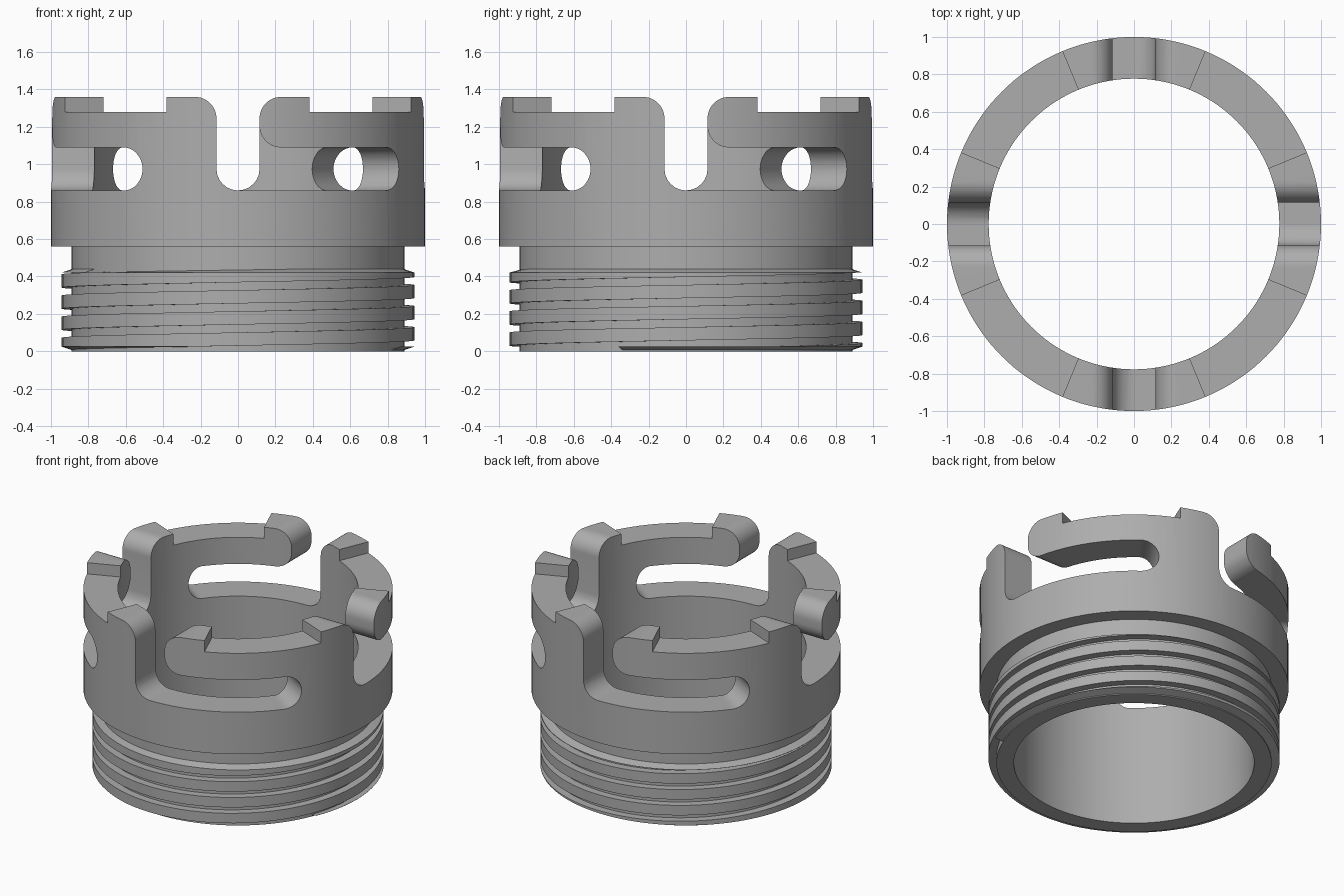
import bpy, bmesh, math
from math import sin, cos, pi, sqrt, radians, asin

if "Cube" in bpy.data.objects:
    bpy.data.objects.remove(bpy.data.objects["Cube"])

R_IN, R_OUT, R_NECK, R_THREAD = 0.777, 1.0, 0.89, 0.943
TOP, SLOT_Z, SLOT_R = 1.36, 0.975, 0.115
SLOT_END = radians(59.3)
CUT_IN, CUT_OUT = 0.65, 1.15

metal = bpy.data.materials.new("grey metal")
metal.use_nodes = True
grey = (0.42, 0.42, 0.42, 1)
metal.diffuse_color = grey
metal.node_tree.nodes["Principled BSDF"].inputs["Base Color"].default_value = grey


def finish_mesh(name, bm):
    bmesh.ops.recalc_face_normals(bm, faces=bm.faces)
    mesh = bpy.data.meshes.new(name)
    bm.to_mesh(mesh)
    bm.free()
    mesh.materials.append(metal)
    obj = bpy.data.objects.new(name, mesh)
    bpy.context.collection.objects.link(obj)
    return obj


def loft(bm, sections, closed=False):
    """Join equal-sized loops of points into a skin, with end caps if open."""
    rings = [[bm.verts.new(p) for p in s] for s in sections]
    pairs = list(zip(rings, rings[1:]))
    if closed:
        pairs.append((rings[-1], rings[0]))
    else:
        bm.faces.new(rings[0])
        bm.faces.new(rings[-1])
    n = len(rings[0])
    for a, b in pairs:
        for i in range(n):
            j = (i + 1) % n
            bm.faces.new((a[i], a[j], b[j], b[i]))


def polar(r, angle, z):
    """Angle runs counter-clockwise from the front."""
    return (r * sin(angle), -r * cos(angle), z)


def section(place, low, high):
    """Radial rectangle; place(r) gives the angle at radius r."""
    return [polar(r, place(r), z) for r, z in
            ((CUT_IN, low), (CUT_OUT, low), (CUT_OUT, high), (CUT_IN, high))]


def four_cutters(name, sections):
    """Same cutter repeated at each quarter turn."""
    bm = bmesh.new()
    for k in range(4):
        c, s = cos(k * pi / 2), sin(k * pi / 2)
        loft(bm, [[(x * c - y * s, x * s + y * c, z) for x, y, z in sec] for sec in sections])
    obj = finish_mesh(name, bm)
    obj.hide_render = True
    return obj


# Stepped tube: neck below, wide collar above
bm = bmesh.new()
profile = [(R_IN, 0), (R_NECK, 0), (R_NECK, 0.56), (R_OUT, 0.56), (R_OUT, TOP), (R_IN, TOP)]
STEPS = 144
loft(bm, [[polar(r, 2 * pi * i / STEPS, z) for r, z in profile] for i in range(STEPS)], True)
body = finish_mesh("collar_body", bm)

# Upright slots with round floor and rounded mouth
N = 12
outline = [(SLOT_R * cos(pi + pi * i / N), SLOT_Z + SLOT_R * sin(pi + pi * i / N))
           for i in range(N + 1)]
mouth = [(SLOT_R * (2 - cos(a)), TOP - SLOT_R + SLOT_R * sin(a))
         for a in (pi / 2 * i / N for i in range(N + 1))]
outline += mouth + [(2 * SLOT_R, 1.6), (-2 * SLOT_R, 1.6)]
outline += [(-x, z) for x, z in reversed(mouth)]
upright = four_cutters("upright_slot_cutter",
                       [[(x, y, z) for x, z in outline] for y in (-1.2, -0.6)])

# Sideways slots: filleted entry, level run, round end
low, high = SLOT_Z - SLOT_R, SLOT_Z + SLOT_R
secs = [section(lambda r: 0.0, low, high + SLOT_R)]
for i in range(N + 1):
    a = pi / 2 * i / N
    u = SLOT_R * (2 - cos(a))
    secs.append(section(lambda r: asin(u / r), low, high + SLOT_R * (1 - sin(a))))
start, stop = radians(22), SLOT_END - 0.122
angles = [(start + (stop - start) * i / 16, SLOT_R) for i in range(16)]
angles += [(stop + 0.122 * sin(t), SLOT_R * cos(t) + 0.0005)
           for t in (pi / 2 * i / N for i in range(N + 1))]
for angle, h in angles:
    secs.append(section(lambda r: angle, SLOT_Z - h, SLOT_Z + h))
sideways = four_cutters("sideways_slot_cutter", secs)

# Shallow steps in the top rim
rim = four_cutters("rim_step_cutter",
                   [section(lambda r: radians(22.5 + 45 * i / 18), 1.28, 1.6)
                    for i in range(19)])

for cutter in (upright, sideways, rim):
    mod = body.modifiers.new(cutter.name, "BOOLEAN")
    mod.operation = "DIFFERENCE"
    mod.solver = "EXACT"
    mod.object = cutter
    bpy.context.view_layer.objects.active = body
    bpy.ops.object.modifier_apply(modifier=mod.name)
    bpy.data.objects.remove(cutter)

# Square-section screw thread, trimmed by chamfers at both ends
PITCH, HALF, THREAD_TOP = 0.113, 0.035, 0.445
bm = bmesh.new()
secs = []
for i in range(-6, int(4.6 * 96)):
    angle = 2 * pi * i / 96
    mid = -0.02 + PITCH * i / 96
    ring = []
    for r, side, trim in ((R_NECK - 0.02, -1, 0.0), (R_THREAD, -1, 0.025),
                          (R_THREAD, 1, 0.025), (R_NECK - 0.02, 1, 0.0)):
        z = min(max(mid + side * HALF, trim), THREAD_TOP - trim)
        ring.append(polar(r, angle + pi / 2, z + side * 0.0005 + 0.0005))
    secs.append(ring)
loft(bm, secs)
thread = finish_mesh("screw_thread", bm)

# Smooth curves, crisp edges
for obj in (body, thread):
    bpy.ops.object.select_all(action="DESELECT")
    obj.select_set(True)
    bpy.context.view_layer.objects.active = obj
    bpy.ops.object.shade_smooth_by_angle(angle=radians(30))
